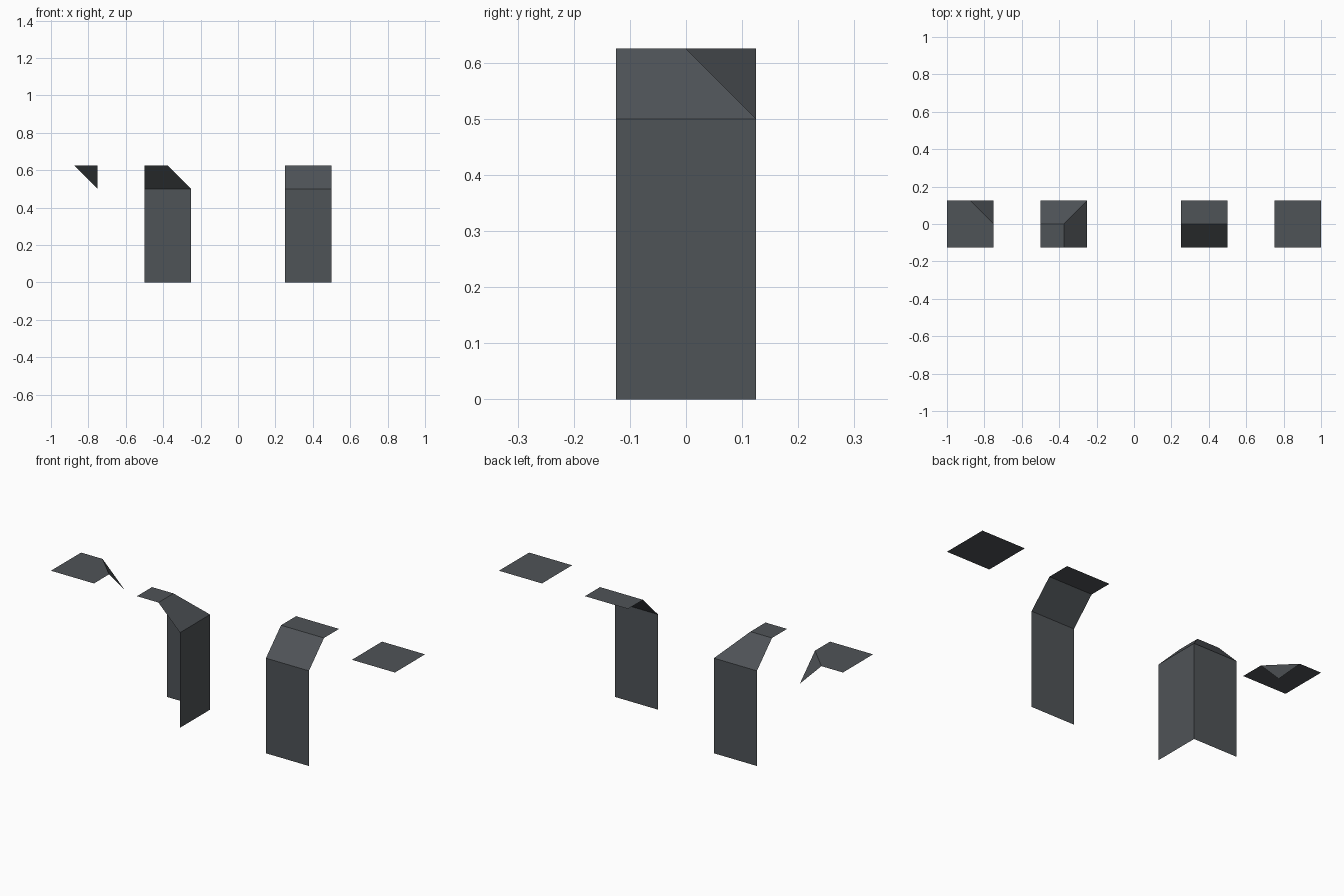
import bpy, bmesh
from mathutils import Vector

if "Cube" in bpy.data.objects:
    bpy.data.objects.remove(bpy.data.objects["Cube"])

H = 0.125          # half a tile, also the bevel size
EDGE, TOP = 0.5, 0.625

stone = bpy.data.materials.new("dark slate grey")
stone.diffuse_color = (0.078, 0.087, 0.096, 1)
stone.use_nodes = True
stone.node_tree.nodes["Principled BSDF"].inputs["Base Color"].default_value = stone.diffuse_color


def tile(name, x, faces):
    """Tile from polygons in half-tile units; z is a real height."""
    bm = bmesh.new()
    for poly, outward in faces:
        f = bm.faces.new([bm.verts.new((a * H, b * H, z)) for a, b, z in poly])
        f.normal_update()
        if f.normal.dot(Vector(outward)) < 0:
            f.normal_flip()
    bmesh.ops.remove_doubles(bm, verts=bm.verts[:], dist=1e-5)
    me = bpy.data.meshes.new(name)
    bm.to_mesh(me)
    bm.free()
    me.materials.append(stone)
    ob = bpy.data.objects.new(name, me)
    ob.location.x = x
    bpy.context.collection.objects.link(ob)


UP = (0, 0, 1)

# Flat top tile
tile("flat_tile", 0.875, [
    ([(-1, -1, TOP), (1, -1, TOP), (1, 1, TOP), (-1, 1, TOP)], UP)])

# Straight edge: front wall, bevel, top strip
tile("straight_edge_tile", 0.375, [
    ([(-1, -1, 0), (1, -1, 0), (1, -1, EDGE), (-1, -1, EDGE)], (0, -1, 0)),
    ([(-1, -1, EDGE), (1, -1, EDGE), (1, 0, TOP), (-1, 0, TOP)], (0, -1, 1)),
    ([(-1, 0, TOP), (1, 0, TOP), (1, 1, TOP), (-1, 1, TOP)], UP)])

# Outer corner: back and right walls with mitred bevels
tile("outer_corner_tile", -0.375, [
    ([(-1, 1, 0), (1, 1, 0), (1, 1, EDGE), (-1, 1, EDGE)], (0, 1, 0)),
    ([(1, -1, 0), (1, 1, 0), (1, 1, EDGE), (1, -1, EDGE)], (1, 0, 0)),
    ([(-1, 1, EDGE), (1, 1, EDGE), (0, 0, TOP), (-1, 0, TOP)], (0, 1, 1)),
    ([(1, -1, EDGE), (1, 1, EDGE), (0, 0, TOP), (0, -1, TOP)], (1, 0, 1)),
    ([(-1, -1, TOP), (0, -1, TOP), (0, 0, TOP), (-1, 0, TOP)], UP)])

# Inner corner: flat top with one corner folded down
tile("inner_corner_tile", -0.875, [
    ([(-1, -1, TOP), (1, -1, TOP), (1, 0, TOP), (0, 1, TOP), (-1, 1, TOP)], UP),
    ([(1, 0, TOP), (1, 1, EDGE), (0, 1, TOP)], (1, 1, 1))])
